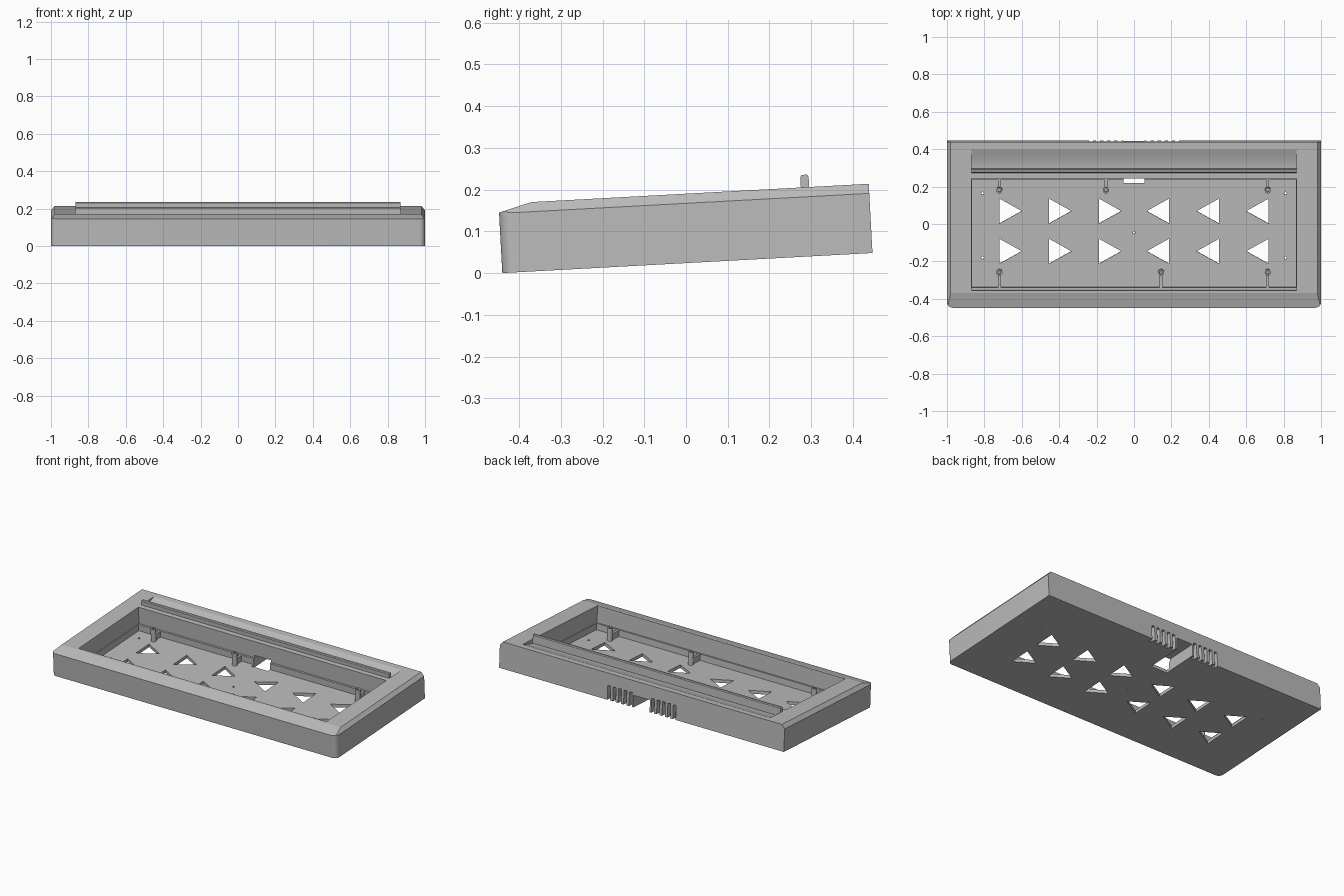
import bpy, bmesh, math
from mathutils import Matrix, Vector

cube = bpy.data.objects.get("Cube")
if cube:
    bpy.data.objects.remove(cube, do_unlink=True)

grey = bpy.data.materials.new("plain grey")
grey.use_nodes = True
GREY = (0.5, 0.5, 0.5, 1)
grey.diffuse_color = GREY
grey.node_tree.nodes["Principled BSDF"].inputs["Base Color"].default_value = GREY

DEPTH, TOP, FLOOR = 0.888, 0.166, 0.02


def prism(bm, pts, lo, hi, axis="z"):
    """Extrude a flat outline along z, or along x for a (y, z) outline."""
    place = (lambda p: (p[0], p[1], lo)) if axis == "z" else (lambda p: (lo, p[0], p[1]))
    face = bm.faces.new([bm.verts.new(place(p)) for p in pts])
    ext = bmesh.ops.extrude_face_region(bm, geom=[face])["geom"]
    step = Vector((0, 0, hi - lo)) if axis == "z" else Vector((hi - lo, 0, 0))
    bmesh.ops.translate(bm, vec=step, verts=[g for g in ext if isinstance(g, bmesh.types.BMVert)])


def rect(x0, x1, y0, y1):
    return [(x0, y0), (x1, y0), (x1, y1), (x0, y1)]


def circle(x, y, r, n=32):
    return [(x + r * math.cos(math.tau * i / n), y + r * math.sin(math.tau * i / n)) for i in range(n)]


def finish(bm, name):
    bmesh.ops.recalc_face_normals(bm, faces=bm.faces[:])
    mesh = bpy.data.meshes.new(name)
    bm.to_mesh(mesh)
    bm.free()
    mesh.materials.append(grey)
    obj = bpy.data.objects.new(name, mesh)
    bpy.context.scene.collection.objects.link(obj)
    return obj


def make(name, prisms):
    bm = bmesh.new()
    for p in prisms:
        prism(bm, *p)
    return finish(bm, name)


def activate(obj):
    bpy.ops.object.select_all(action="DESELECT")
    obj.select_set(True)
    bpy.context.view_layer.objects.active = obj


def cut(obj, prisms):
    cutter = make("cutter", prisms)
    cutter.hide_render = True
    mod = obj.modifiers.new("cut", "BOOLEAN")
    mod.operation, mod.solver, mod.object = "DIFFERENCE", "EXACT", cutter
    activate(obj)
    bpy.ops.object.modifier_apply(modifier=mod.name)
    bpy.data.objects.remove(cutter, do_unlink=True)


# Case shell: outline with rounded front corners, then front and side chamfers
R = 0.03
outline = [(1, DEPTH), (-1, DEPTH)]
for cx, start in ((-1 + R, 180), (1 - R, 270)):
    for i in range(9):
        a = math.radians(start + i * 90 / 8)
        outline.append((cx + R * math.cos(a), R + R * math.sin(a)))
bm = bmesh.new()
prism(bm, outline, 0, TOP)
for point, normal in (((0, 0, 0.145), (0, -0.021, 0.079)),
                      ((1, 0, 0.143), (0.023, 0, 0.02)),
                      ((-1, 0, 0.143), (-0.023, 0, 0.02))):
    bmesh.ops.bisect_plane(bm, geom=bm.verts[:] + bm.edges[:] + bm.faces[:], plane_co=point,
                           plane_no=Vector(normal).normalized(), clear_outer=True)
    bmesh.ops.holes_fill(bm, edges=[e for e in bm.edges if e.is_boundary], sides=0)
case = finish(bm, "case_shell")

# Tray opening with a narrow ledge
cut(case, [(rect(-0.87, 0.87, 0.094, 0.694), 0.06, 0.3)])
cut(case, [(rect(-0.865, 0.865, 0.104, 0.682), FLOOR, 0.1)])

# Triangular floor windows and small screw holes
holes = []
for y in (0.511, 0.296):
    for x in (0.72, 0.455, 0.188):
        for s in (-1, 1):
            holes.append(([(s * x, y - 0.067), (s * x, y + 0.067), (s * (x - 0.12), y)], -0.05, 0.05))
for x, y in ((-0.81, 0.606), (0.81, 0.606), (-0.81, 0.261), (0.81, 0.261), (0, 0.396)):
    holes.append((circle(x, y, 0.007, 16), -0.05, 0.05))
cut(case, holes)

# Cable channel and the grip grooves beside it
rear = [(rect(-0.057, 0.057, 0.66, 0.95), -0.05, 0.075)]
for i in range(5):
    for s in (-1, 1):
        x = s * (0.078 + 0.038 * i)
        rear.append((rect(x - 0.01, x + 0.01, DEPTH - 0.028, 0.95), -0.05, 0.09))
cut(case, rear)

# Curved scoop behind the rail
scoop = [(0.849 - 0.114 * t / 8, TOP - 0.025 * math.sin(t / 8 * math.pi / 2)) for t in range(9)]
cut(case, [(scoop + [(0.735, 0.3), (0.849, 0.3)], -0.87, 0.87, "x")])

# Raised rail
rail = make("rear_rail", [([(0.725, 0.13), (0.745, 0.13), (0.745, 0.191), (0.741, 0.196),
                            (0.729, 0.196), (0.725, 0.191)], -0.87, 0.87, "x")])

# Screw posts and the ribs tying them to the walls
parts = [case, rail]
rows = ((0.625, 0.69, (-0.72, -0.15, 0.715)), (0.185, 0.1, (-0.72, 0.145, 0.715)))
for y, wall, xs in rows:
    for x in xs:
        post = make("screw_post", [(circle(x, y, 0.016), FLOOR - 0.005, 0.1)])
        cut(post, [(circle(x, y, 0.008), 0.04, 0.2)])
        near = y + math.copysign(0.012, wall - y)
        rib = make("post_rib", [(rect(x - 0.008, x + 0.008, min(near, wall), max(near, wall)),
                                 FLOOR - 0.005, 0.058)])
        parts += [post, rib]

# Tilt everything up towards the back
tilt = Matrix.Translation((0, -0.44, 0)) @ Matrix.Rotation(math.radians(3.1), 4, "X")
for obj in parts:
    obj.data.transform(tilt)
    activate(obj)
    bpy.ops.object.shade_smooth_by_angle(angle=math.radians(13))
